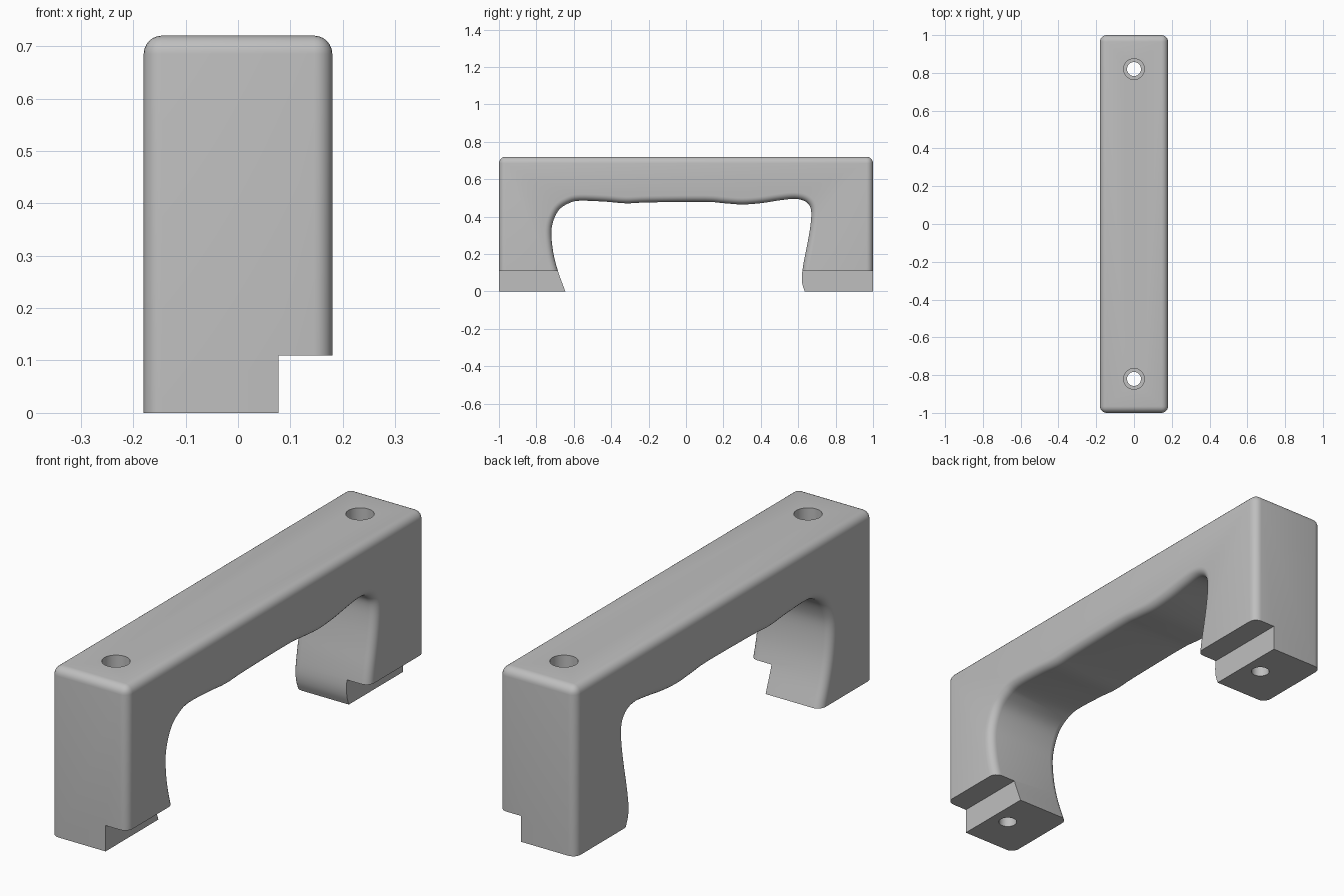
import bpy
import bmesh
from mathutils import Vector

cube = bpy.data.objects.get("Cube")
if cube:
    bpy.data.objects.remove(cube, do_unlink=True)

HALF_W, HEIGHT, ROUND = 0.18, 0.72, 0.035
HOLE_Y = 0.82

grey = bpy.data.materials.new("light grey")
grey.use_nodes = True
colour = (0.52, 0.52, 0.52, 1)
grey.diffuse_color = colour
grey.node_tree.nodes["Principled BSDF"].inputs["Base Color"].default_value = colour


def make_object(name, bm):
    bmesh.ops.recalc_face_normals(bm, faces=bm.faces[:])
    mesh = bpy.data.meshes.new(name)
    bm.to_mesh(mesh)
    bm.free()
    mesh.materials.append(grey)
    obj = bpy.data.objects.new(name, mesh)
    bpy.context.collection.objects.link(obj)
    return obj


def smooth_path(points, steps=4):
    """Catmull-Rom curve through the points."""
    pts = [Vector(p) for p in points]
    pts = [2 * pts[0] - pts[1]] + pts + [2 * pts[-1] - pts[-2]]
    path = []
    for a, b, c, d in zip(pts, pts[1:], pts[2:], pts[3:]):
        for i in range(steps):
            t = i / steps
            path.append(0.5 * (2 * b + (c - a) * t + (2 * a - 5 * b + 4 * c - d) * t * t
                               + (3 * b - a - 3 * c + d) * t ** 3))
    return path + [pts[-2]]


def block(name, lo, hi):
    bm = bmesh.new()
    bmesh.ops.create_cube(bm, size=1)
    lo, hi = Vector(lo), Vector(hi)
    for v in bm.verts:
        v.co = (lo + hi) / 2 + v.co * (hi - lo)
    return make_object(name, bm)


def drill(name, radius, y, z0, z1):
    bm = bmesh.new()
    bmesh.ops.create_cone(bm, cap_ends=True, segments=48, radius1=radius,
                          radius2=radius, depth=z1 - z0)
    bmesh.ops.translate(bm, verts=bm.verts, vec=(0, y, (z0 + z1) / 2))
    return make_object(name, bm)


# Finger opening, from the back foot over to the front foot (y, z)
grip = smooth_path([
    (0.635, 0), (0.622, 0.04), (0.62, 0.09), (0.632, 0.17), (0.65, 0.26),
    (0.665, 0.35), (0.67, 0.42), (0.66, 0.46), (0.63, 0.485), (0.58, 0.495),
    (0.5, 0.487), (0.4, 0.472), (0.3, 0.465), (0.2, 0.472), (0.1, 0.479),
    (-0.2, 0.476), (-0.32, 0.471), (-0.43, 0.48), (-0.57, 0.485),
    (-0.63, 0.47), (-0.68, 0.435), (-0.71, 0.375), (-0.72, 0.31),
    (-0.71, 0.21), (-0.685, 0.11), (-0.645, 0)])
outline = [(-1, 0), (-1, HEIGHT), (1, HEIGHT), (1, 0)] + [tuple(p) for p in grip]

# Handle body: extruded outline, rounded everywhere except under the feet
bm = bmesh.new()
side = bm.faces.new([bm.verts.new((-HALF_W, y, z)) for y, z in outline])
extruded = bmesh.ops.extrude_face_region(bm, geom=[side])["geom"]
bmesh.ops.translate(bm, verts=[g for g in extruded if isinstance(g, bmesh.types.BMVert)],
                    vec=(2 * HALF_W, 0, 0))
bmesh.ops.recalc_face_normals(bm, faces=bm.faces[:])


def is_rounded(edge):
    a, b = (v.co for v in edge.verts)
    if max(a.z, b.z) < 0.001:
        return False
    along_x = abs(a.x - b.x) > 0.1
    return not along_x or a.z > HEIGHT - 0.01


bmesh.ops.bevel(bm, geom=[e for e in bm.edges if is_rounded(e)], offset=ROUND,
                offset_type='OFFSET', segments=6, profile=0.5, affect='EDGES',
                clamp_overlap=False)
handle = make_object("handle", bm)

# Cutters: foot rebate along the left side, screw holes and head recesses
cutters = [block("rebate_cutter", (0.077, -1.2, -0.2), (0.4, 1.2, 0.11))]
for label, y in (("front", -HOLE_Y), ("back", HOLE_Y)):
    cutters.append(drill(label + "_screw_cutter", 0.037, y, -0.2, 0.9))
    cutters.append(drill(label + "_recess_cutter", 0.055, y, 0.4, 0.95))

for cutter in cutters:
    mod = handle.modifiers.new(cutter.name, 'BOOLEAN')
    mod.operation = 'DIFFERENCE'
    mod.solver = 'EXACT'
    mod.object = cutter

# Bake the cuts, then remove the cutters
bpy.context.view_layer.update()
graph = bpy.context.evaluated_depsgraph_get()
baked = bpy.data.meshes.new_from_object(handle.evaluated_get(graph))
handle.modifiers.clear()
handle.data = baked
for cutter in cutters:
    bpy.data.objects.remove(cutter, do_unlink=True)

bpy.ops.object.select_all(action='DESELECT')
handle.select_set(True)
bpy.context.view_layer.objects.active = handle
bpy.ops.object.shade_smooth_by_angle(angle=0.6)
